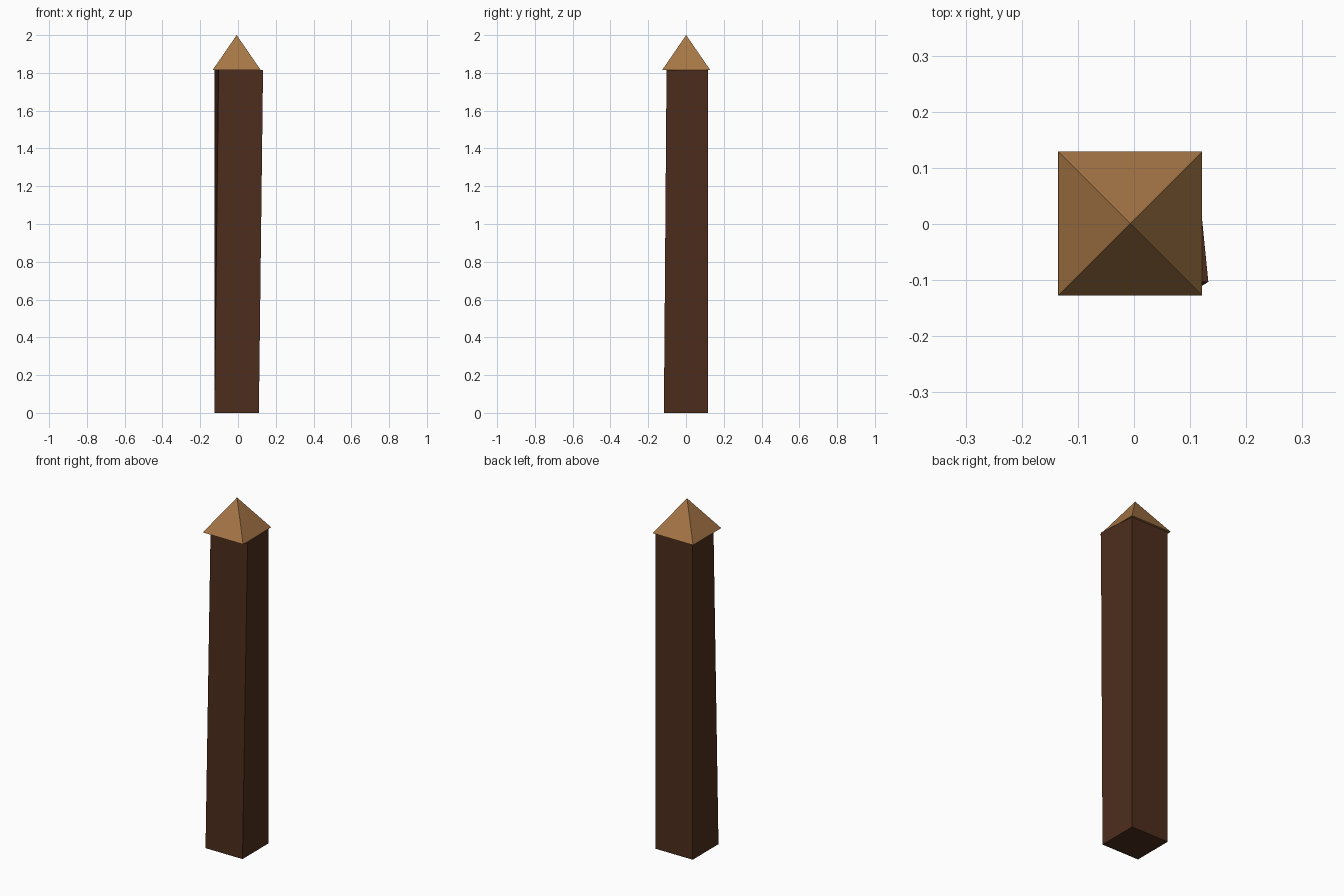
import bpy, bmesh

if "Cube" in bpy.data.objects:
    bpy.data.objects.remove(bpy.data.objects["Cube"])


def material(name, rgb):
    m = bpy.data.materials.new(name)
    m.diffuse_color = (*rgb, 1)
    m.use_nodes = True
    m.node_tree.nodes["Principled BSDF"].inputs["Base Color"].default_value = m.diffuse_color
    return m


def new_object(name, bm, mat):
    bmesh.ops.recalc_face_normals(bm, faces=bm.faces)
    mesh = bpy.data.meshes.new(name)
    bm.to_mesh(mesh)
    bm.free()
    mesh.materials.append(mat)
    ob = bpy.data.objects.new(name, mesh)
    bpy.context.collection.objects.link(ob)
    return ob


dark_wood = material("dark_wood", (0.075, 0.026, 0.012))
light_wood = material("light_wood", (0.38, 0.18, 0.06))

CAP_Z = 1.814

# Post: square beam whose front top edge is skewed right and back
bm = bmesh.new()
bmesh.ops.create_cube(bm, size=1)
for v in bm.verts:
    top, front = v.co.z > 0, v.co.y < 0
    v.co.x = v.co.x * 0.235 - 0.007
    v.co.y *= 0.234
    v.co.z = CAP_Z if top else 0
    if top and front:
        v.co.x += 0.022
        v.co.y += 0.014
new_object("post", bm, dark_wood)

# Cap: four-sided pyramid, closed underneath
bm = bmesh.new()
h = 0.128
base = [bm.verts.new((x, y, CAP_Z)) for x, y in ((-h, -h), (h, -h), (h, h), (-h, h))]
apex = bm.verts.new((0, 0, 2))
bm.faces.new(base)
for i in range(4):
    bm.faces.new((base[i], base[(i + 1) % 4], apex))
bmesh.ops.translate(bm, verts=bm.verts, vec=(-0.007, 0.001, 0))
new_object("cap", bm, light_wood)
